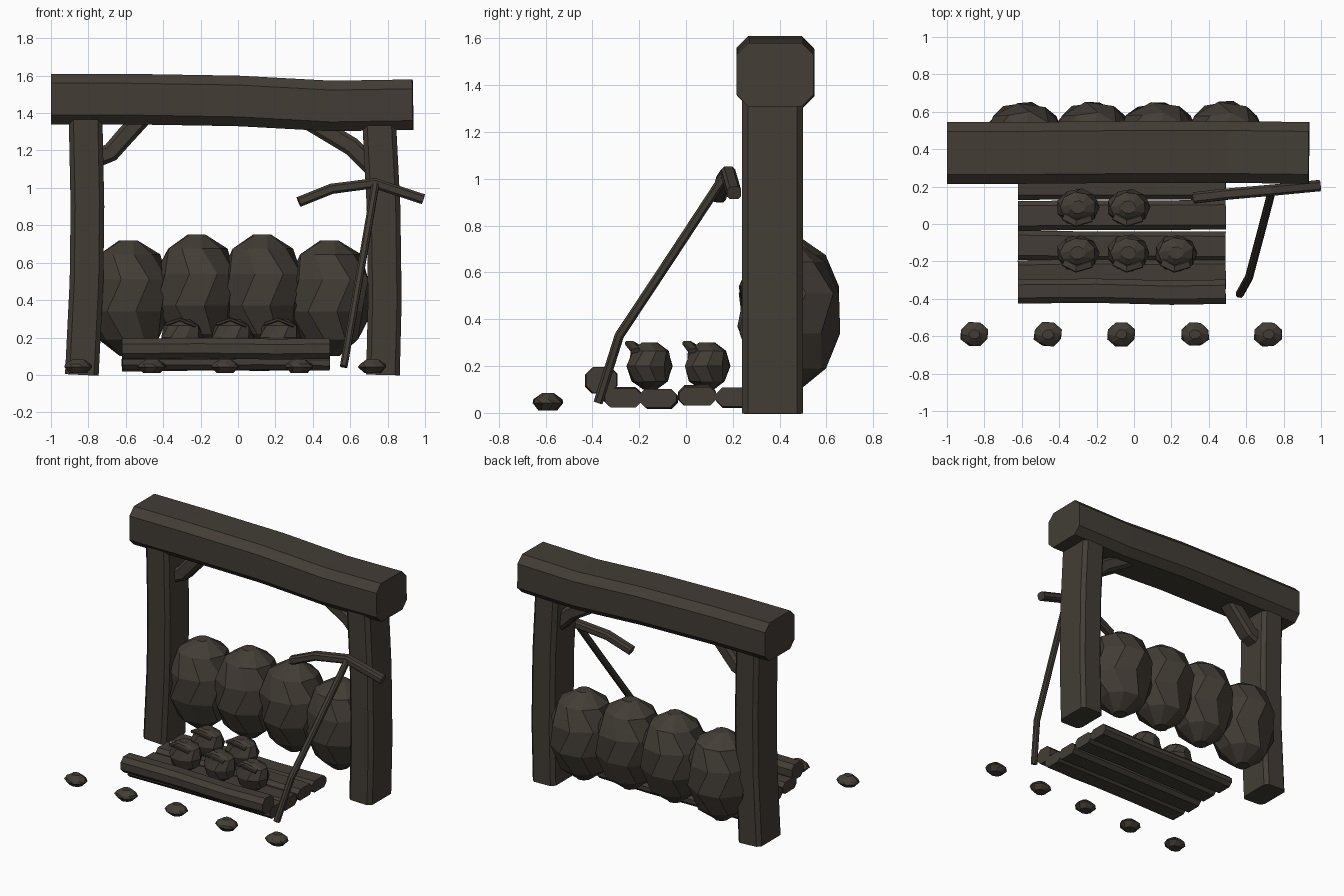
import bpy, bmesh, math, random
from mathutils import Vector

random.seed(4)
if "Cube" in bpy.data.objects:
    bpy.data.objects.remove(bpy.data.objects["Cube"])

brown = bpy.data.materials.new("dark_weathered_brown")
brown.use_nodes = True
COLOUR = (0.055, 0.046, 0.036, 1)
brown.diffuse_color = COLOUR
brown.node_tree.nodes["Principled BSDF"].inputs["Base Color"].default_value = COLOUR


def loft(name, rings):
    """Skin a list of equal-length rings and cap both ends."""
    bm = bmesh.new()
    rows = [[bm.verts.new(p) for p in ring] for ring in rings]
    for a, b in zip(rows, rows[1:]):
        for i in range(len(a)):
            j = (i + 1) % len(a)
            bm.faces.new((a[i], a[j], b[j], b[i]))
    bm.faces.new(rows[0][::-1])
    bm.faces.new(rows[-1])
    bmesh.ops.recalc_face_normals(bm, faces=bm.faces)
    mesh = bpy.data.meshes.new(name)
    bm.to_mesh(mesh)
    bm.free()
    mesh.materials.append(brown)
    obj = bpy.data.objects.new(name, mesh)
    bpy.context.collection.objects.link(obj)
    return obj


def beam(name, path, width, height, cut, side=(0, 1, 0)):
    """Chamfered timber along a path; width is measured along side."""
    pts = [Vector(p) for p in path]
    rings = []
    for i, p in enumerate(pts):
        tangent = (pts[min(i + 1, len(pts) - 1)] - pts[max(i - 1, 0)]).normalized()
        s = Vector(side)
        s = (s - tangent * s.dot(tangent)).normalized()
        u = tangent.cross(s)
        w, h = width / 2, height / 2
        outline = [(w, h - cut), (w - cut, h), (cut - w, h), (-w, h - cut),
                   (-w, cut - h), (cut - w, -h), (w - cut, -h), (w, cut - h)]
        rings.append([p + s * a + u * b for a, b in outline])
    return loft(name, rings)


def lump(name, centre, profile, sides, squash=1.0, wobble=0.03):
    """Faceted turned form from (radius, height) pairs, slightly irregular."""
    cx, cy = centre
    rings = []
    for k, (r, z) in enumerate(profile):
        ring = []
        for i in range(sides):
            a = 2 * math.pi * (i + 0.5 * (k % 2)) / sides
            q = r * (1 + random.uniform(-wobble, wobble))
            ring.append((cx + q * math.cos(a), cy + q * squash * math.sin(a), z))
        rings.append(ring)
    return loft(name, rings)


# Timber frame
beam("lintel", [(-1, .38, 1.475), (-.6, .38, 1.475), (0, .385, 1.465),
                (.5, .385, 1.438), (.935, .38, 1.445)], .33, .27, .05)
beam("left_side_post", [(.775, .37, 0), (.785, .37, .4), (.778, .37, .9),
                        (.755, .37, 1.35)], .26, .18, .025)
beam("right_side_post", [(-.835, .37, 0), (-.81, .37, .5), (-.805, .37, .9),
                         (-.815, .37, 1.38)], .26, .18, .025)
beam("left_side_brace", [(.72, .38, 1.11), (.61, .38, 1.22), (.36, .38, 1.37)],
     .12, .1, .02)
beam("right_side_brace", [(-.78, .38, 1.15), (-.68, .38, 1.19),
                          (-.61, .38, 1.27), (-.5, .38, 1.39)], .12, .1, .02)

# Row of sacks between the posts
for i, (x, lift) in enumerate([(-.585, 0), (-.22, .03), (.13, .03), (.49, 0)]):
    profile = [(.05, .10), (.165, .19), (.225, .34), (.22, .51), (.165, .645), (.05, .72)]
    lump(f"sack_{i + 1}", (x, .44), [(r, z + lift) for r, z in profile], 9, .97)

# Low platform of planks with a raised front rail
for i, (y, z) in enumerate([(-.27, .067), (-.117, .06), (.047, .075), (.21, .065)]):
    path = [(x, y + random.uniform(-.005, .005), z + random.uniform(-.004, .004))
            for x in (-.62, -.25, .12, .49)]
    beam(f"plank_{i + 1}", path, .158, .08, .025)
beam("front_rail", [(-.62, -.36, .14), (-.2, -.357, .142), (.2, -.367, .138),
                    (.49, -.362, .14)], .13, .11, .03)

# Round bundles, each with a bent tie
ball = [(.035, .1), (.09, .135), (.115, .2), (.095, .265), (.04, .3)]
for i, (x, y) in enumerate([(-.3, -.155), (-.03, -.155), (.225, -.155),
                            (-.3, .09), (-.03, .09)]):
    lump(f"bundle_{i + 1}", (x, y), ball, 9, .86)
    beam(f"bundle_tie_{i + 1}", [(x - .075, y - .05, .275), (x - .01, y - .085, .297),
                                 (x + .07, y - .06, .265)], .04, .02, .005)

# Pickaxe leaning on the frame
beam("pickaxe_handle", [(.565, -.375, .045), (.615, -.285, .33), (.675, -.06, .67),
                        (.735, .17, 1.02)], .04, .04, .01, (1, 0, 0))
beam("pickaxe_head", [(.325, .14, .925), (.5, .16, .995), (.73, .18, 1.025),
                      (.99, .205, .94)], .06, .055, .012)

# Stones in front
for i in range(5):
    lump(f"stone_{i + 1}", (-.853 + i * .393, -.59),
         [(.045, .01), (.08, .042), (.07, .058), (.03, .085)], 8, .85, .06)
